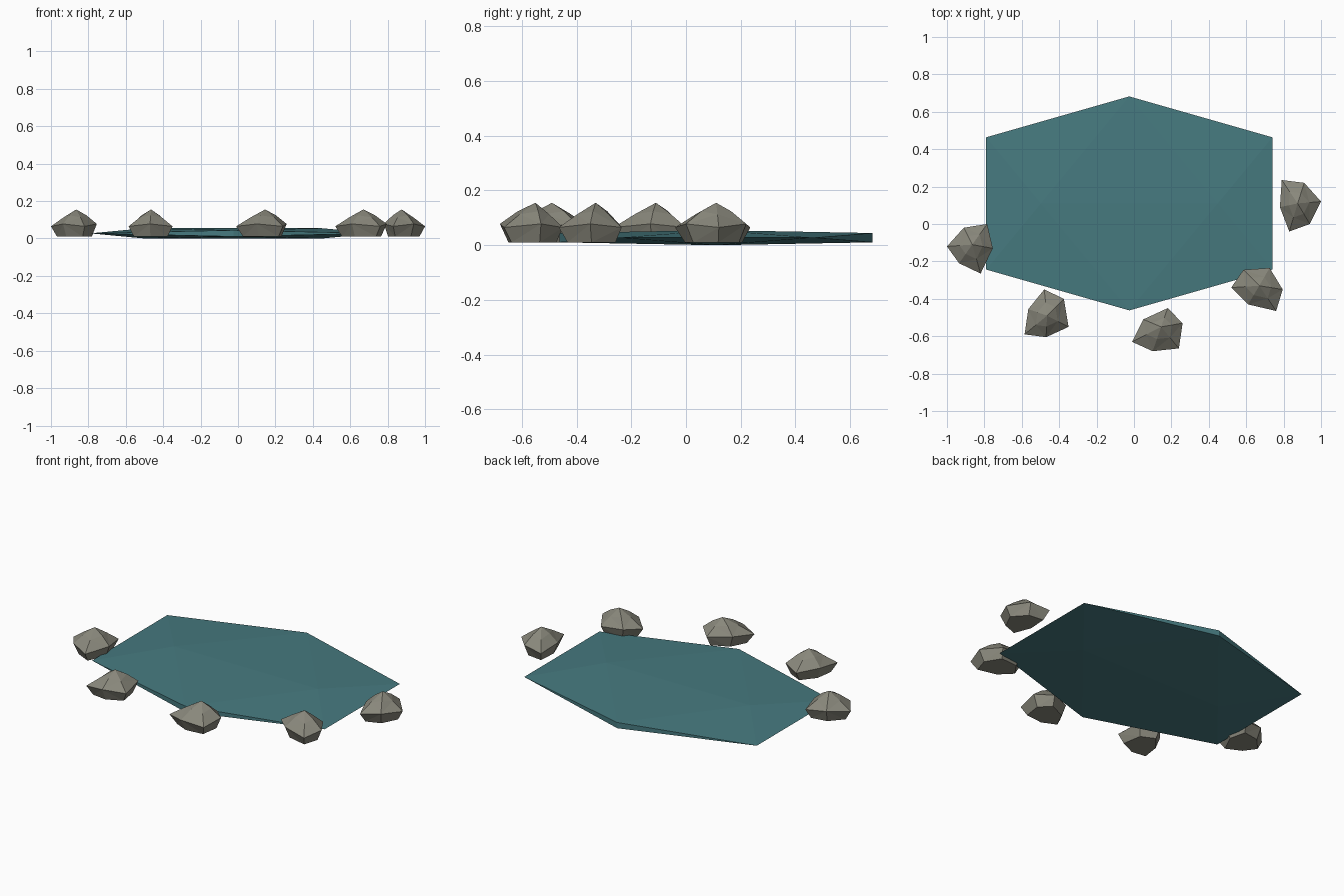
import bpy, bmesh, math
from mathutils import Vector

if "Cube" in bpy.data.objects:
    bpy.data.objects.remove(bpy.data.objects["Cube"])


def material(name, rgb):
    m = bpy.data.materials.new(name)
    m.diffuse_color = (*rgb, 1)
    m.use_nodes = True
    m.node_tree.nodes["Principled BSDF"].inputs["Base Color"].default_value = m.diffuse_color
    return m


def finish(bm, name, mat):
    bmesh.ops.recalc_face_normals(bm, faces=bm.faces)
    me = bpy.data.meshes.new(name)
    bm.to_mesh(me)
    bm.free()
    me.materials.append(mat)
    ob = bpy.data.objects.new(name, me)
    bpy.context.collection.objects.link(ob)
    return ob


water = material("pond_teal", (0.062, 0.195, 0.215))
rock = material("stone_grey", (0.25, 0.245, 0.2))

# Pond water: a very flat icosahedron lying on one of its edges
bm = bmesh.new()
k = 2 / (1 + math.sqrt(5))
for a in (-1, 1):
    for b in (-1, 1):
        for x, y, z in ((0, a, b * k), (a, b * k, 0), (a * k, 0, b)):
            bm.verts.new((-0.025 + 0.765 * x, 0.11 + 0.572 * y, 0.0275 + 0.0275 * z))
bmesh.ops.convex_hull(bm, input=bm.verts)
finish(bm, "pond_water", water)

# Stones: apex, then the widest outline seen from above
stones = [
    [(-.865, -.11), (-1, -.12), (-.935, -.21), (-.82, -.265), (-.755, -.13), (-.785, 0), (-.91, -.02)],
    [(-.465, -.49), (-.48, -.35), (-.565, -.455), (-.585, -.59), (-.47, -.605), (-.35, -.55), (-.375, -.40)],
    [(.145, -.55), (.18, -.45), (.05, -.51), (-.01, -.63), (.10, -.68), (.24, -.665), (.26, -.53)],
    [(.67, -.33), (.725, -.235), (.585, -.245), (.52, -.34), (.61, -.43), (.76, -.465), (.795, -.35)],
    [(.875, .11), (.79, .235), (.78, .09), (.83, -.04), (.94, 0), (1, .12), (.91, .22)],
]
# Rings from bottom to top: scale towards the apex, even height, odd height
rings = [(0.76, 0.01, 0.01), (1.0, 0.065, 0.078), (0.5, 0.113, 0.124)]

for i, (top, *outline) in enumerate(stones):
    bm = bmesh.new()
    c = Vector(top)
    loops = []
    for s, z0, z1 in rings:
        loops.append([bm.verts.new((*(c + (Vector(p) - c) * s), z1 if j % 2 else z0))
                      for j, p in enumerate(outline)])
    apex = bm.verts.new((*c, 0.155))
    bm.faces.new(loops[0])
    n = len(outline)
    for j in range(n):
        q = (j + 1) % n
        for lo, hi in zip(loops, loops[1:]):
            bm.faces.new((lo[j], lo[q], hi[q], hi[j]))
        bm.faces.new((loops[2][j], loops[2][q], apex))
    bmesh.ops.triangulate(bm, faces=[f for f in bm.faces if len(f.verts) == 4])
    finish(bm, f"stone_{i + 1}", rock)
